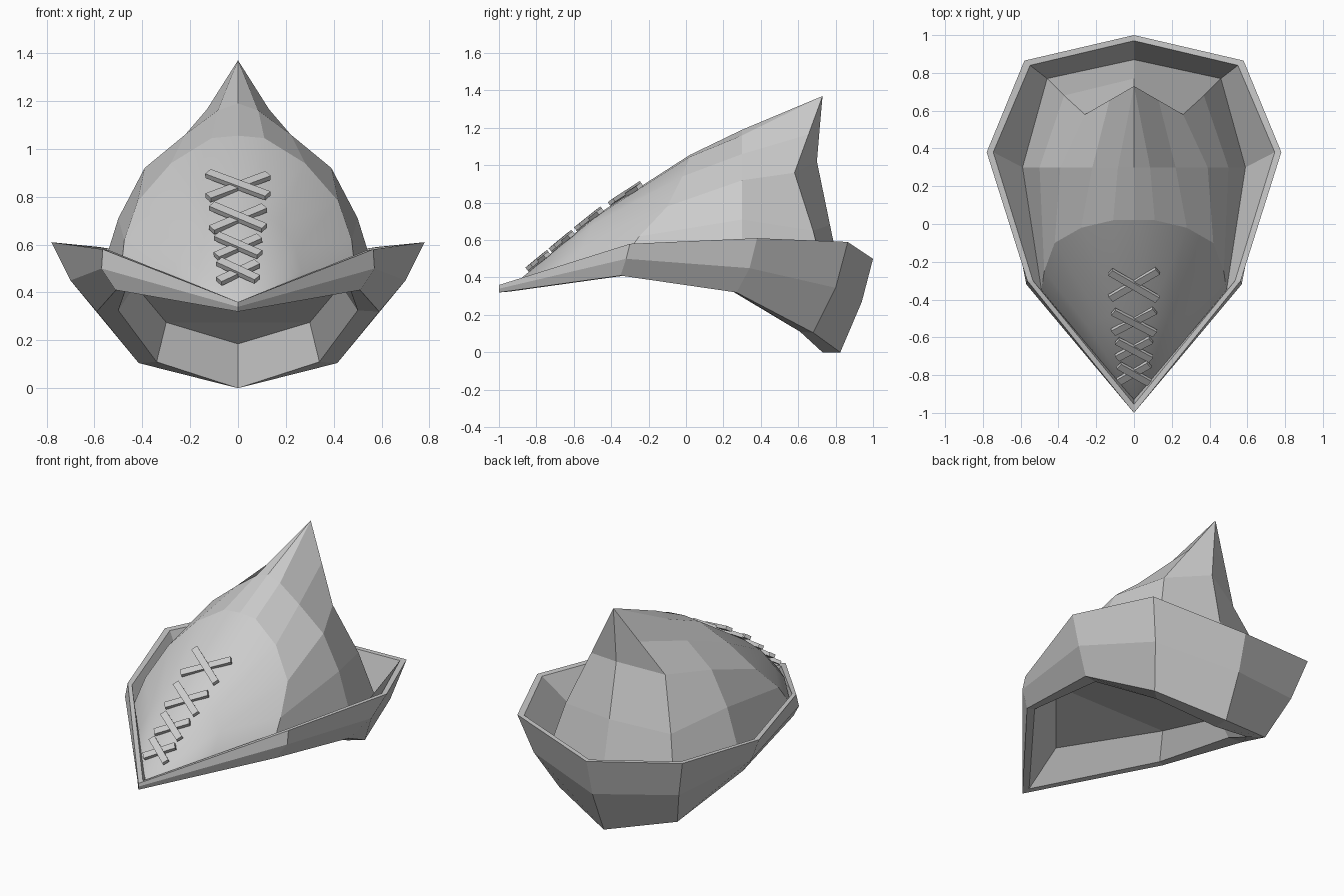
import bpy, bmesh
from mathutils import Vector, Matrix

if "Cube" in bpy.data.objects:
    bpy.data.objects.remove(bpy.data.objects["Cube"])


def finish(bm, name):
    bmesh.ops.recalc_face_normals(bm, faces=bm.faces[:])
    me = bpy.data.meshes.new(name)
    bm.to_mesh(me)
    bm.free()
    ob = bpy.data.objects.new(name, me)
    bpy.context.collection.objects.link(ob)
    return ob


def loft_mirrored(name, rows):
    """Skin rows of equal length on the +x side, then mirror across x = 0."""
    bm = bmesh.new()
    for side in (1, -1):
        grid = [[bm.verts.new((side * x, y, z)) for x, y, z in r] for r in rows]
        for a, b in zip(grid, grid[1:]):
            for i in range(len(a) - 1):
                bm.faces.new((a[i], a[i + 1], b[i + 1], b[i]))
    bmesh.ops.remove_doubles(bm, verts=bm.verts[:], dist=0.001)
    bmesh.ops.dissolve_degenerate(bm, edges=bm.edges[:], dist=0.0005)
    return finish(bm, name)


# Crown: half sections from the front point to the centre back, top to base
tip = (0, .73, 1.37)
crown = loft_mirrored("crown", [
    [(0, -.93, .355)] * 6,
    [(0, -.47, .74), (.08, -.475, .73), (.18, -.5, .68),
     (.245, -.54, .58), (.265, -.61, .49), (.26, -.635, .42)],
    [(0, .02, 1.055), (.11, .02, 1.045), (.28, -.02, .94),
     (.42, -.1, .78), (.475, -.25, .62), (.49, -.35, .48)],
    [(0, .3, 1.19), (.085, .3, 1.16), (.22, .3, 1.06),
     (.39, .3, .92), (.5, .3, .71), (.59, .3, .42)],
    [tip, tip, (.13, .655, 1.165), (.26, .58, .96),
     (.37, .68, .65), (.46, .77, .28)],
    [tip, tip, (0, .715, 1.2), (0, .70, 1.02), (0, .77, .68), (0, .87, .2)],
])
for p in crown.data.polygons:
    p.use_smooth = p.center.y < 0

# Upturned brim: rings from crown seam over the rim, down, and in to the lining
loft_mirrored("brim", [
    [(0, -.93, .345), (.49, -.35, .48), (.59, .3, .42), (.46, .77, .28), (0, .87, .2)],
    [(0, -.955, .36), (.535, -.3, .575), (.745, .38, .605), (.55, .84, .585), (0, .97, .50)],
    [(0, -1, .36), (.565, -.3, .58), (.78, .38, .61), (.58, .865, .59), (0, 1, .50)],
    [(0, -1, .34), (.57, -.32, .50), (.70, .34, .45), (.51, .80, .345), (0, .94, .27)],
    [(0, -1, .32), (.51, -.35, .41), (.59, .27, .32), (.415, .68, .105), (0, .825, 0)],
    [(0, -.94, .325), (.47, -.33, .41), (.50, .25, .325), (.34, .61, .11), (0, .73, 0)],
    [(0, -.70, .49), (.40, -.22, .54), (.43, .25, .43), (.30, .60, .275), (0, .72, .185)],
    [(0, -.70, .49), (0, -.22, .54), (0, .25, .43), (0, .60, .275), (0, .72, .185)],
])


# Crossed laces lying on the front slope
def slope_z(y):
    if y < -.47:
        return .36 + (y + .93) * .38 / .46
    return .74 + (y + .47) * .315 / .49


bm = bmesh.new()
normal = Vector((0, -.6, .8))
for y0, y1, w in ((-.39, -.245, .125), (-.57, -.455, .11),
                  (-.705, -.61, .09), (-.83, -.74, .08)):
    for s, lift in ((1, .005), (-1, .015)):
        p = Vector((-s * w, y0, slope_z(y0)))
        q = Vector((s * w, y1, slope_z(y1)))
        along = (q - p).normalized()
        across = normal.cross(along).normalized()
        up = along.cross(across)
        rot = Matrix((along, across, up)).transposed().to_4x4()
        size = Matrix.Diagonal(((q - p).length, .04, .022, 1))
        bmesh.ops.create_cube(bm, size=1, matrix=Matrix.Translation(
            (p + q) / 2 + up * lift) @ rot @ size)
finish(bm, "laces")
